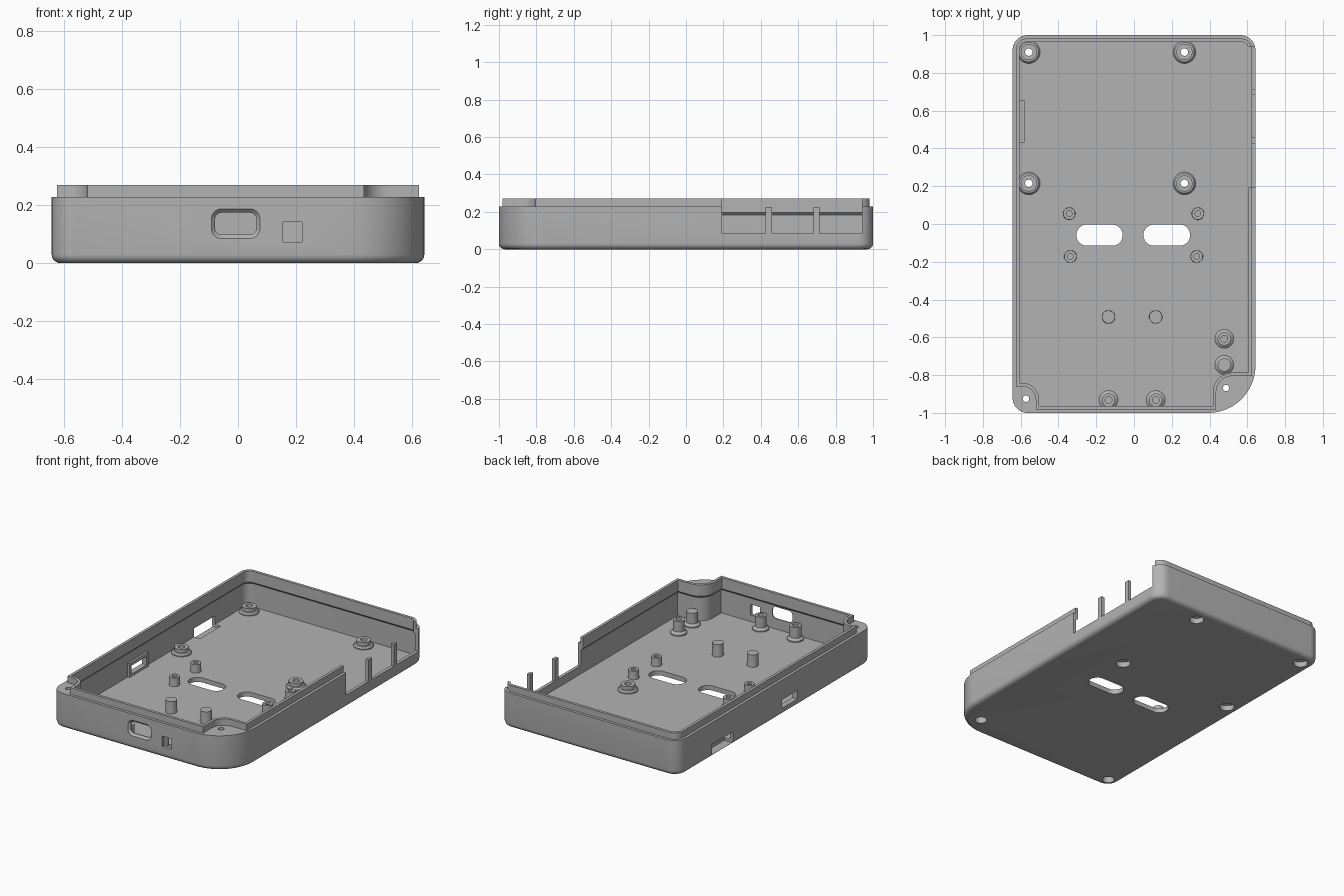
import bpy, bmesh, math
from mathutils import Vector, Matrix

cube = bpy.data.objects.get("Cube")
if cube:
    bpy.data.objects.remove(cube)

grey = bpy.data.materials.new("light grey plastic")
grey.use_nodes = True
COLOUR = (0.45, 0.45, 0.45, 1)
grey.diffuse_color = COLOUR
grey.node_tree.nodes["Principled BSDF"].inputs["Base Color"].default_value = COLOUR


def rounded(corners, steps=10):
    """Closed loop through (x, y, radius) corners with right angles."""
    loop = []
    for i, (x, y, r) in enumerate(corners):
        p = Vector((x, y))
        if r == 0:
            loop.append(p)
            continue
        a = (Vector(corners[i - 1][:2]) - p).normalized() * r
        b = (Vector(corners[(i + 1) % len(corners)][:2]) - p).normalized() * r
        for k in range(steps + 1):
            t = k / steps * math.pi / 2
            loop.append(p + a * (1 - math.sin(t)) + b * (1 - math.cos(t)))
    return loop


def rect(x0, x1, y0, y1, r=0):
    return rounded([(x0, y0, r), (x1, y0, r), (x1, y1, r), (x0, y1, r)])


def inset(loop, d):
    """Move a counter-clockwise loop inward by d."""
    out = []
    for i, p in enumerate(loop):
        e1 = (p - loop[i - 1]).normalized()
        e2 = (loop[(i + 1) % len(loop)] - p).normalized()
        n1, n2 = Vector((-e1.y, e1.x)), Vector((-e2.y, e2.x))
        out.append(p + (n1 + n2) * d / (1 + n1.dot(n2)))
    return out


def make(name, bm):
    bmesh.ops.recalc_face_normals(bm, faces=bm.faces)
    me = bpy.data.meshes.new(name)
    bm.to_mesh(me)
    bm.free()
    me.materials.append(grey)
    ob = bpy.data.objects.new(name, me)
    bpy.context.collection.objects.link(ob)
    return ob


def loft(name, rings, matrix=Matrix()):
    """Capped solid through (loop, height) rings."""
    bm = bmesh.new()
    rows = [[bm.verts.new(matrix @ Vector((p.x, p.y, z))) for p in loop] for loop, z in rings]
    n = len(rows[0])
    for a, b in zip(rows, rows[1:]):
        for i in range(n):
            j = (i + 1) % n
            bm.faces.new((a[i], a[j], b[j], b[i]))
    bm.faces.new(rows[0])
    bm.faces.new(rows[-1])
    return make(name, bm)


def box(name, x0, x1, y0, y1, z0, z1):
    return loft(name, [(rect(x0, x1, y0, y1), z0), (rect(x0, x1, y0, y1), z1)])


def lathe(name, x, y, profile, sides=32):
    """Turn a closed (radius, z) profile; radius 0 becomes a pole."""
    bm = bmesh.new()
    rows = []
    for r, z in profile:
        if r == 0:
            rows.append([bm.verts.new((x, y, z))] * sides)
        else:
            rows.append([bm.verts.new((x + r * math.cos(k * math.tau / sides),
                                       y + r * math.sin(k * math.tau / sides), z))
                         for k in range(sides)])
    for i, a in enumerate(rows):
        b = rows[(i + 1) % len(rows)]
        for k in range(sides):
            j = (k + 1) % sides
            face = list(dict.fromkeys((a[k], a[j], b[j], b[k])))
            if len(face) > 2:
                bm.faces.new(face)
    return make(name, bm)


def combine(target, tool, operation):
    mod = target.modifiers.new(operation, "BOOLEAN")
    mod.operation, mod.solver, mod.object = operation, "EXACT", tool
    bpy.context.view_layer.objects.active = target
    bpy.ops.object.modifier_apply(modifier=mod.name)
    bpy.data.objects.remove(tool)


def cut(tool):
    combine(case, tool, "DIFFERENCE")


# Outer shell with a rounded bottom edge and one large front corner
W, FLOOR, RIM, TOP = 0.643, 0.03, 0.228, 0.27
outline = rounded([(-W, -1, 0.08), (W, -1, 0.25), (W, 1, 0.08), (-W, 1, 0.08)], 16)
rings = []
for k in range(6):
    t = k / 5 * math.pi / 2
    rings.append((inset(outline, 0.03 * (1 - math.sin(t))), 0.03 * (1 - math.cos(t))))
case = loft("case_shell", rings + [(outline, RIM)])

# Raised lip that steps around the two front screw corners
L, E = 0.625, 0.982
lip = rounded([(-0.52, -E, 0), (0.435, -E, 0), (0.435, -0.805, 0.085), (L, -0.805, 0),
               (L, E, 0.06), (-L, E, 0.06), (-L, -0.86, 0), (-0.52, -0.86, 0.07)])
combine(case, loft("lip", [(lip, 0.15), (lip, TOP)]), "UNION")

# Cavity, narrower above the undercut
wide, narrow = inset(lip, 0.003), inset(lip, 0.018)
cut(loft("cavity", [(wide, FLOOR), (wide, 0.182), (narrow, 0.197), (narrow, 0.4)]))

# Side connector opening with two thin posts
cut(box("side_opening", 0.58, 0.8, 0.193, 0.94, 0.083, 0.4))
for name, y0, y1 in (("front", 0.424, 0.46), ("rear", 0.683, 0.715)):
    box(f"{name}_divider_post", 0.622, W, y0, y1, 0.08, 0.225)

# Front openings: chamfered port and small square
to_front = Matrix(((1, 0, 0, 0), (0, 0, 1, 0), (0, 1, 0, 0), (0, 0, 0, 1)))
port = rect(-0.092, 0.076, 0.085, 0.187, 0.035)
throat = inset(port, 0.013)
cut(loft("port", [(port, -1.1), (port, -0.999), (throat, -0.986), (throat, -0.9)], to_front))
cut(box("square", 0.153, 0.221, -1.1, -0.95, 0.073, 0.142))

# Left wall openings, the front one framed on the inside
combine(case, box("window_frame", -0.63, -0.608, -0.245, -0.05, FLOOR - 0.01, 0.12), "UNION")
cut(box("window", -0.8, -0.58, -0.225, -0.07, 0.045, 0.1))
cut(box("low_slot", -0.8, -0.58, 0.435, 0.65, 0.012, 0.085))

# Floor slots
for x0, x1 in ((-0.305, -0.06), (0.05, 0.297)):
    slot = rect(x0, x1, -0.115, -0.003, 0.0555)
    cut(loft("floor_slot", [(slot, -0.1), (slot, 0.1)]))

# Counterbored mounting bosses
for i, (x, y) in enumerate([(x, y) for x in (-0.557, 0.267) for y in (0.215, 0.91)]):
    cut(lathe("boss_hole", x, y, [(0, -0.1), (0.044, -0.1), (0.044, 0.1), (0, 0.1)]))
    lathe(f"mounting_boss_{i + 1}", x, y,
          [(0.044, 0), (0.06, 0.02), (0.06, 0.036), (0.052, 0.046), (0.043, 0.048),
           (0.043, 0.07), (0.02, 0.07), (0.02, 0.04), (0.044, 0.035)])

# Screw holes in the solid front corners
for x, y in ((-0.572, -0.925), (0.487, -0.868)):
    cut(lathe("corner_hole", x, y, [(0, -0.1), (0.036, -0.1), (0.036, 0.12),
                                    (0.017, 0.12), (0.017, 0.4), (0, 0.4)]))


# Standoffs and pegs on the floor
def standoff(name, x, y, r, top, hole, foot):
    base = FLOOR - 0.005
    profile = [(0, base), (foot, base), (foot, FLOOR + 0.008), (r, FLOOR + 0.02), (r, top)]
    if hole:
        profile += [(hole, top), (hole, FLOOR + 0.01), (0, FLOOR + 0.01)]
    else:
        profile.append((0, top))
    lathe(name, x, y, profile)


for i, (x, y) in enumerate(((-0.343, 0.055), (0.338, 0.055), (-0.337, -0.172), (0.332, -0.172))):
    standoff(f"board_standoff_{i + 1}", x, y, 0.032, 0.085, 0.015, 0.033)
for side, x in (("right", -0.135), ("left", 0.115)):
    standoff(f"{side}_floor_peg", x, -0.492, 0.034, 0.11, 0, 0.035)
    standoff(f"{side}_front_standoff", x, -0.932, 0.035, 0.12, 0.018, 0.05)
standoff("corner_standoff", 0.478, -0.608, 0.035, 0.12, 0.018, 0.05)
standoff("corner_peg", 0.478, -0.746, 0.035, 0.12, 0, 0.05)

# Smooth curves, sharp edges
bpy.ops.object.select_all(action="DESELECT")
for ob in bpy.context.collection.objects:
    if ob.type == "MESH":
        ob.select_set(True)
        bpy.context.view_layer.objects.active = ob
bpy.ops.object.shade_smooth_by_angle(angle=math.radians(30))
